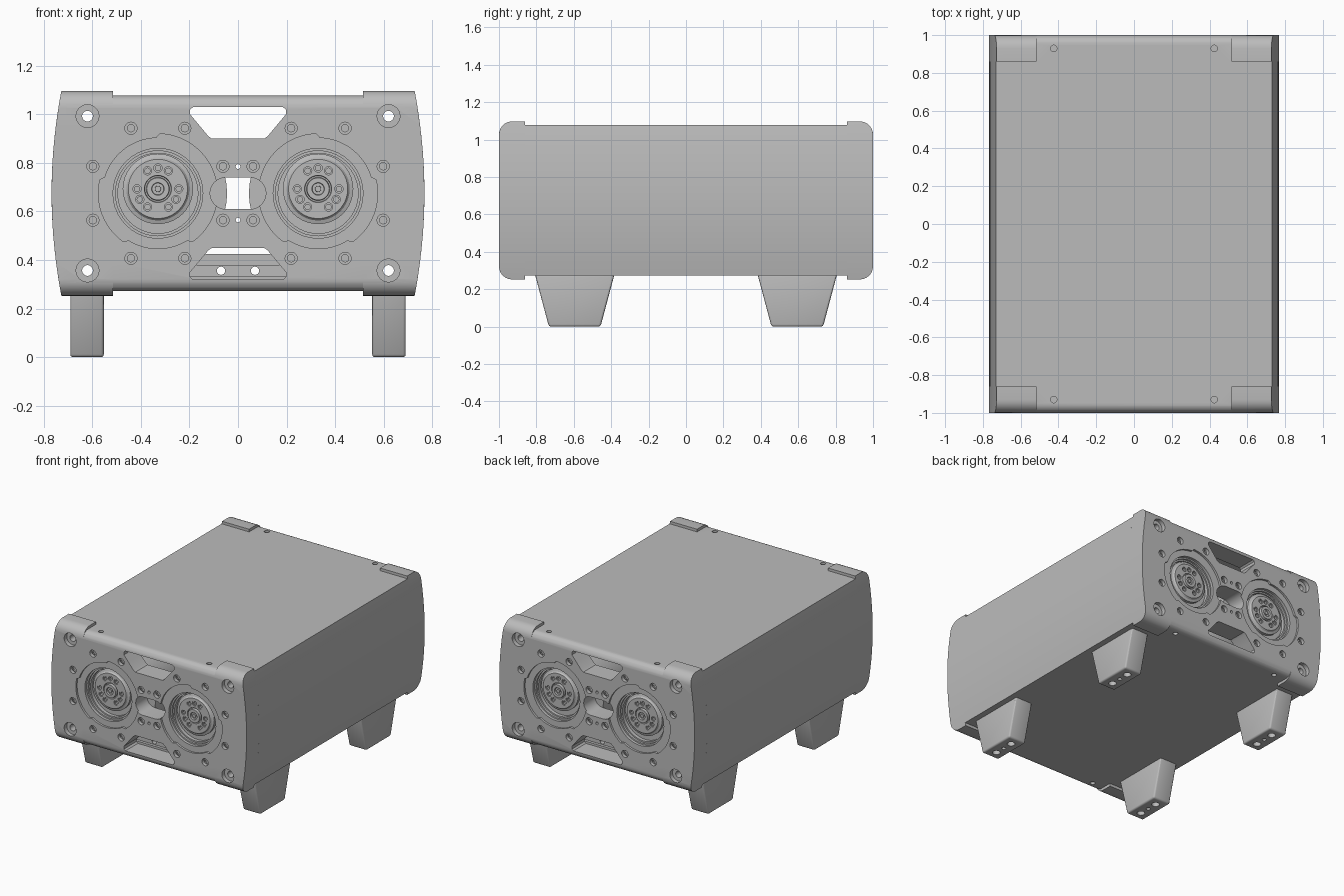
import bpy, bmesh
from math import sin, cos, pi, sqrt, radians
from mathutils import Matrix

if "Cube" in bpy.data.objects:
    bpy.data.objects.remove(bpy.data.objects["Cube"])

grey = bpy.data.materials.new("plain grey")
grey.use_nodes = True
grey.diffuse_color = (0.5, 0.5, 0.5, 1)
grey.node_tree.nodes["Principled BSDF"].inputs["Base Color"].default_value = (0.5, 0.5, 0.5, 1)

MID = 0.675          # height of the middle of the case
FAN_X = 0.33
SEAM = -0.86         # where the end panel meets the body


def build(name, pieces, wrap=False):
    """Loft each piece (a list of equal loops) into one object."""
    bm = bmesh.new()
    for loops in pieces:
        rings = [[bm.verts.new(p) for p in loop] for loop in loops]
        n = len(rings[0])
        pairs = list(zip(rings, rings[1:]))
        if wrap:
            pairs.append((rings[-1], rings[0]))
        else:
            bm.faces.new(rings[0])
            bm.faces.new(rings[-1])
        for a, b in pairs:
            for i in range(n):
                j = (i + 1) % n
                bm.faces.new((a[i], a[j], b[j], b[i]))
    bmesh.ops.recalc_face_normals(bm, faces=bm.faces)
    mesh = bpy.data.meshes.new(name)
    bm.to_mesh(mesh)
    bm.free()
    mesh.materials.append(grey)
    obj = bpy.data.objects.new(name, mesh)
    bpy.context.collection.objects.link(obj)
    return obj


def activate(obj):
    bpy.ops.object.select_all(action='DESELECT')
    obj.select_set(True)
    bpy.context.view_layer.objects.active = obj


def boolean(obj, other, operation='DIFFERENCE'):
    mod = obj.modifiers.new("cut", 'BOOLEAN')
    mod.object, mod.operation, mod.solver = other, operation, 'EXACT'
    activate(obj)
    bpy.ops.object.modifier_apply(modifier=mod.name)
    bpy.data.objects.remove(other)


def smooth(obj):
    activate(obj)
    bpy.ops.object.shade_smooth_by_angle(angle=radians(28))


def prism(points, y0, y1):
    return [[(x, y, z) for x, z in points] for y in (y0, y1)]


def lathe(x, z, profile, n=32):
    """Turned solid about an axis along y; profile is (radius, y)."""
    return [[(x + r * cos(2 * pi * i / n), y, z + r * sin(2 * pi * i / n)) for i in range(n)]
            for r, y in profile]


def upright(x, y, r, z0, z1, n=20):
    return [[(x + r * cos(2 * pi * i / n), y + r * sin(2 * pi * i / n), z) for i in range(n)]
            for z in (z0, z1)]


def half_width(z):
    return 0.768 - 0.04 * ((z - MID) / 0.42) ** 2


def slab(z0, z1, radius, x0, x1):
    """Upright block with rounded outer top and bottom edges."""
    arc = [radius * (1 - cos(pi / 2 * i / 6)) for i in range(7)]
    flat = [z0 + radius + (z1 - z0 - 2 * radius) * i / 10 for i in range(1, 10)]
    loops = []
    for z in [z0 + d for d in arc] + flat + [z1 - d for d in reversed(arc)]:
        d = min(z - z0, z1 - z)
        y = -1.0
        if d < radius - 1e-6:
            y += radius - sqrt(max(0, radius ** 2 - (radius - d) ** 2))
        a, b = x0(z), x1(z)
        loops.append([(a, y, z), (b, y, z), (b, SEAM, z), (a, SEAM, z)])
    return loops


# Body: a hollow tube with gently bulging sides
def section(inset):
    low, high = 0.272 + inset, 1.078 - inset
    zs = [low + (high - low) * i / 14 for i in range(15)]
    side = [(half_width(z) - inset, z) for z in zs]
    return side + [(-x, z) for x, z in reversed(side)]


outer, inner = section(0), section(0.03)
body = build("body_shell", [prism(outer, SEAM, -SEAM) + prism(inner, -SEAM, SEAM)], wrap=True)
smooth(body)

# End panel: centre slab with a taller column at each side
panel = build("end_panel", [slab(0.272, 1.078, 0.05, lambda z: -0.6, lambda z: 0.6)])
columns = build("columns", [
    slab(0.252, 1.097, 0.07, lambda z: 0.515, half_width),
    slab(0.252, 1.097, 0.07, lambda z: -half_width(z), lambda z: -0.515)])
boolean(panel, columns, 'UNION')


# Shallow notched recess around each fan
def notched_ring(side):
    points = []
    for i in range(96):
        a = 2 * pi * (i + 0.5) / 96
        r = 0.245 if a < pi / 2 or pi * 0.92 < a < pi * 1.32 or a > pi * 1.68 else 0.228
        points.append((side * (FAN_X + r * cos(a) * -1), MID + r * sin(a)))
    return prism(points, -1.1, -0.985)


boolean(panel, build("ring_cutter", [notched_ring(s) for s in (-1, 1)]))

# Openings: handle slots, centre window, fan wells, bolt holes
bolts = [(s * (FAN_X + 0.29 * cos(pi / 8 + k * pi / 4)), MID + 0.29 * sin(pi / 8 + k * pi / 4))
         for s in (-1, 1) for k in range(8)]
slot = [(-0.2, 0.355), (0.2, 0.355), (0.2, 0.335), (0.185, 0.32), (0.125, 0.225),
        (-0.125, 0.225), (-0.185, 0.32), (-0.2, 0.335)]
slot = [(-0.185, 0.355), (0.185, 0.355), (0.197, 0.345), (0.197, 0.325), (0.122, 0.235),
        (0.108, 0.225), (-0.108, 0.225), (-0.122, 0.235), (-0.197, 0.325), (-0.197, 0.345)]
arc = [-pi / 2 + pi * i / 16 for i in range(17)]
window = [(0.05 + 0.065 * cos(a), MID + 0.065 * sin(a)) for a in arc]
window += [(-x, z) for x, z in reversed(window)]

cuts = [prism([(x, MID + s * z) for x, z in slot], -1.1, -0.8) for s in (-1, 1)]
cuts.append(prism(window, -1.1, -0.8))
for s in (-1, 1):
    cuts.append(lathe(s * FAN_X, MID, [(0.185, -1.1), (0.185, -0.965), (0.175, -0.965),
                                       (0.175, -0.95), (0.165, -0.95), (0.165, -0.925)], 40))
    cuts.append(lathe(0, MID + s * 0.11, [(0.01, -1.1), (0.01, -0.8)], 12))
    for t in (-1, 1):
        cuts.append(lathe(s * 0.62, MID + t * 0.318, [(0.047, -1.1), (0.047, -0.97),
                                                      (0.022, -0.97), (0.022, -0.8)]))
        cuts.append(upright(s * 0.425, -0.93, 0.017, MID + t * 0.38, MID + t * 0.5))
cuts += [lathe(x, z, [(0.025, -1.1), (0.025, -0.975)], 20) for x, z in bolts]
boolean(panel, build("opening_cutter", cuts))

# Screws sunk in the bolt holes
screws = build("panel_screws", [lathe(x, z, [(0.017, -0.97), (0.017, -0.984), (0.009, -0.984),
                                            (0.009, -0.978)], 12) for x, z in bolts])

# Fan hubs, set a little above the middle of their wells
HUB_Z = MID + 0.018
hub_profile = [(0.145, -0.92), (0.145, -0.945), (0.13, -0.95), (0.122, -0.96), (0.056, -0.96),
               (0.054, -0.95), (0.048, -0.95), (0.046, -0.97), (0.026, -0.97), (0.024, -0.958),
               (0.013, -0.958), (0.012, -0.966)]
hubs = build("fan_hubs", [lathe(s * FAN_X, HUB_Z, hub_profile, 40) for s in (-1, 1)])
holes = [lathe(s * FAN_X + 0.086 * cos(k * pi / 6), HUB_Z + 0.086 * sin(k * pi / 6),
               [(0.017, -1.1), (0.017, -0.953), (0.011, -0.953), (0.011, -0.94)], 16)
         for s in (-1, 1) for k in range(12) if k % 4 != 1]
boolean(hubs, build("hub_cutter", holes))

# Stepped ledge behind the lower slot, drilled twice
steps = [(SEAM, 0.3), (SEAM, 0.335), (-0.84, 0.335), (-0.84, 0.38), (-0.8, 0.38),
         (-0.8, 0.425), (-0.78, 0.425), (-0.78, 0.3)]
ledge = build("slot_ledge", [[[(x, y, z) for y, z in steps] for x in (-0.22, 0.22)]])
boolean(ledge, build("ledge_cutter", [lathe(s * 0.07, 0.356, [(0.017, -1), (0.017, -0.7)], 16)
                                      for s in (-1, 1)]))

# Repeat the end assembly at the back
for part in (panel, screws, hubs, ledge):
    smooth(part)
    back = part.copy()
    back.data = part.data.copy()
    back.data.transform(Matrix.Rotation(pi, 4, 'Z'))
    back.name = "back_" + part.name
    part.name = "front_" + part.name
    bpy.context.collection.objects.link(back)

# Drums behind the fans
drums = build("fan_drums", [lathe(s * FAN_X, MID, [(0.285, SEAM), (0.285, -SEAM)], 48)
                            for s in (-1, 1)])
smooth(drums)

# Tapered feet with drilled soles
for sx, side in ((1, "left"), (-1, "right")):
    for sy, end in ((-1, "front"), (1, "back")):
        cx, cy = sx * 0.622, sy * 0.595
        loops = [[(cx + a * 0.069, cy + b * half, z) for a, b in ((-1, -1), (1, -1), (1, 1), (-1, 1))]
                 for z, half in ((0, 0.138), (0.277, 0.212))]
        foot = build(f"{end}_{side}_foot", [loops])
        bevel = foot.modifiers.new("round", 'BEVEL')
        bevel.width, bevel.segments = 0.012, 3
        activate(foot)
        bpy.ops.object.modifier_apply(modifier=bevel.name)
        boolean(foot, build("sole_cutter", [upright(cx, cy + d, r, -0.1, 0.03)
                                            for d, r in ((-0.075, 0.026), (0, 0.014), (0.075, 0.026))]))
        smooth(foot)
